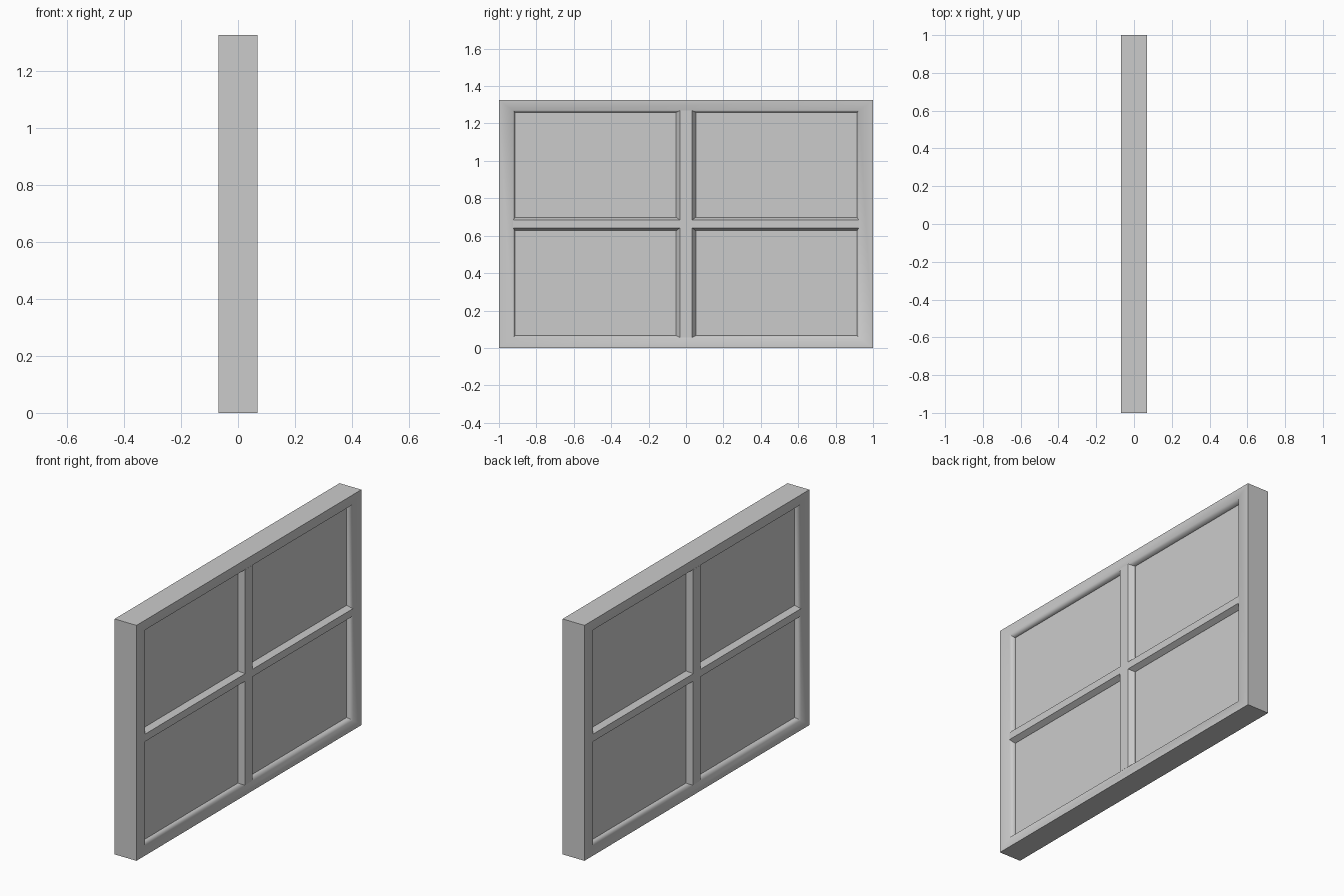
import bpy, bmesh
from math import radians

if "Cube" in bpy.data.objects:
    bpy.data.objects.remove(bpy.data.objects["Cube"])

H = 1.325          # total height
T = 0.068          # half thickness
D = 0.038          # half thickness at the foot of the mouldings
G = 0.036          # half thickness of the glass
CZ = H / 2


def make(name, bm):
    bmesh.ops.recalc_face_normals(bm, faces=bm.faces[:])
    me = bpy.data.meshes.new(name)
    bm.to_mesh(me)
    bm.free()
    ob = bpy.data.objects.new(name, me)
    bpy.context.collection.objects.link(ob)
    return ob


def skin(bm, rings, closed):
    # Join successive four- or six-point rings with quads
    n = len(rings)
    for i in range(n if closed else n - 1):
        a, b = rings[i], rings[(i + 1) % n]
        m = len(a)
        for k in range(m):
            bm.faces.new((a[k], a[(k + 1) % m], b[(k + 1) % m], b[k]))


# Outer frame: mitred moulding swept round the rectangle
def frame():
    # each entry: half width, half height, x
    front = [(1.0, CZ, T), (0.925, CZ - 0.055, T), (0.914, CZ - 0.067, D)]
    profile = front + [(y, z, -x) for y, z, x in reversed(front)]
    bm = bmesh.new()
    rings = [[bm.verts.new((x, sy * y, CZ + sz * z))
              for sy, sz in ((-1, -1), (1, -1), (1, 1), (-1, 1))]
             for y, z, x in profile]
    skin(bm, rings, True)
    ob = make("window_frame", bm)
    bpy.context.view_layer.objects.active = ob
    ob.select_set(True)
    bpy.ops.object.shade_smooth_by_angle(angle=radians(75))
    ob.select_set(False)


# Glazing bar: chamfered on both faces, running across the opening
def bar(name, flat, foot, half_len, vertical):
    prof = [(T - 0.0005, -flat), (T - 0.0005, flat), (D, foot),
            (-D, foot), (-T + 0.0005, flat), (-T + 0.0005, -flat),
            (-D, -foot), (D, -foot)]
    bm = bmesh.new()
    rings = []
    for e in (-half_len, half_len):
        rings.append([bm.verts.new((x, w, CZ + e) if vertical else (x, e, CZ + w))
                      for x, w in prof])
    skin(bm, rings, False)
    for r in rings:
        bm.faces.new(r)
    make(name, bm)


frame()
bar("vertical_bar", 0.032, 0.053, CZ - 0.056, True)
bar("horizontal_bar", 0.021, 0.036, 0.926, False)

# Four glass panes
for row, z0, z1 in (("lower", 0.06, CZ - 0.02), ("upper", CZ + 0.02, H - 0.06)):
    for side, s in (("left", -1), ("right", 1)):
        bm = bmesh.new()
        bmesh.ops.create_cube(bm, size=1)
        bmesh.ops.scale(bm, verts=bm.verts, vec=(2 * G, 0.89, z1 - z0))
        bmesh.ops.translate(bm, verts=bm.verts, vec=(0, s * 0.475, (z0 + z1) / 2))
        make(f"{row}_{side}_pane", bm)
